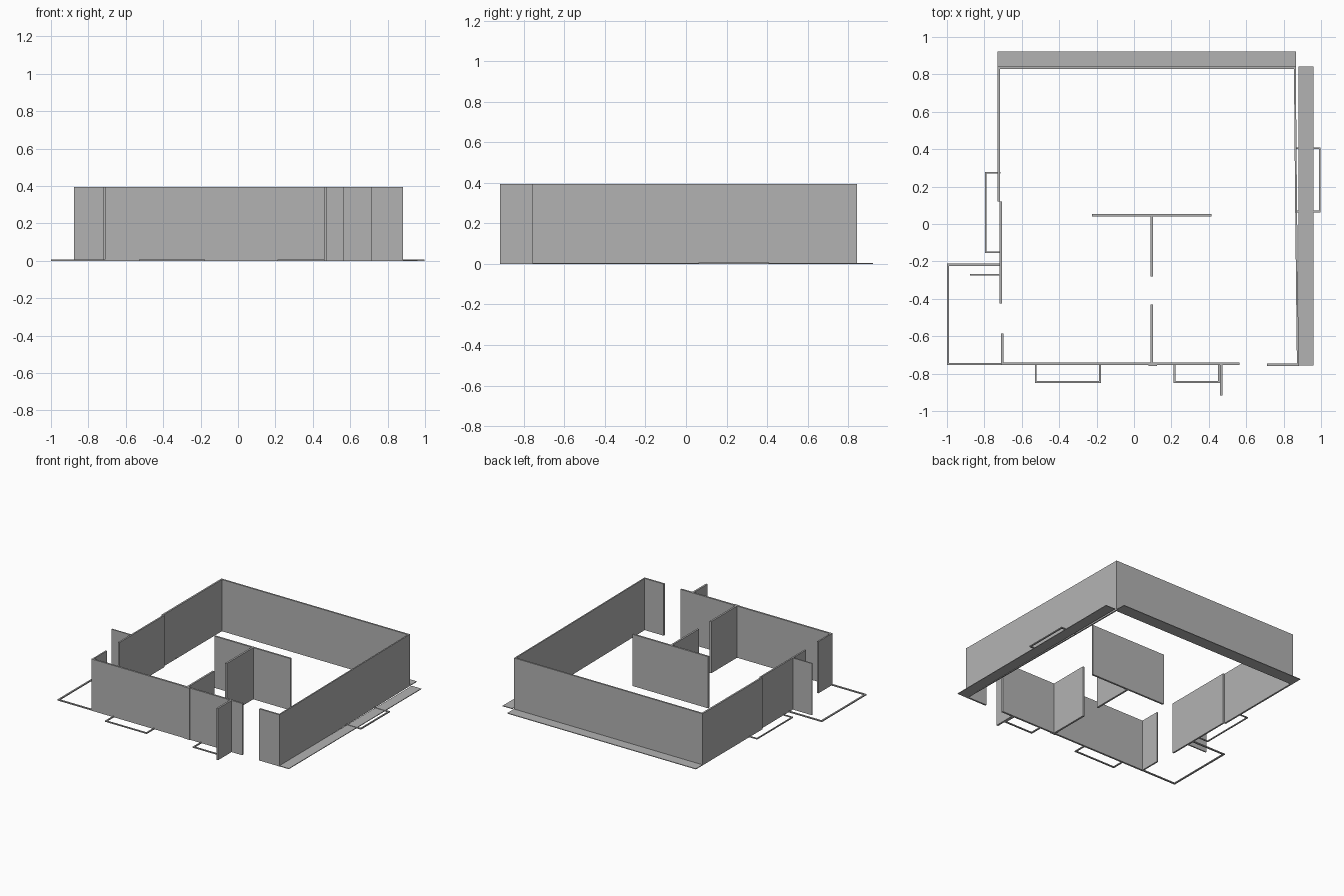
import bpy
import bmesh
from mathutils import Vector

cube = bpy.data.objects.get("Cube")
if cube:
    bpy.data.objects.remove(cube, do_unlink=True)

WALL_H = 0.395
LOW_H = 0.008
FRONT = -0.748

grey = bpy.data.materials.new("plain grey")
grey.use_nodes = True
colour = (0.45, 0.45, 0.45, 1)
grey.diffuse_color = colour
grey.node_tree.nodes["Principled BSDF"].inputs["Base Color"].default_value = colour


def slab(name, outline, height):
    """Extrude a closed plan outline straight up from the ground."""
    bm = bmesh.new()
    face = bm.faces.new([bm.verts.new((x, y, 0)) for x, y in outline])
    top = bmesh.ops.extrude_face_region(bm, geom=[face])
    bmesh.ops.translate(bm, vec=(0, 0, height),
                        verts=[v for v in top["geom"] if isinstance(v, bmesh.types.BMVert)])
    bmesh.ops.recalc_face_normals(bm, faces=bm.faces)
    mesh = bpy.data.meshes.new(name)
    bm.to_mesh(mesh)
    bm.free()
    mesh.materials.append(grey)
    obj = bpy.data.objects.new(name, mesh)
    bpy.context.collection.objects.link(obj)


def box(name, x0, x1, y0, y1, height=WALL_H):
    slab(name, [(x0, y0), (x1, y0), (x1, y1), (x0, y1)], height)


def kerb(name, path, width):
    """Low edging that follows an open path, mitred at its right-angled corners."""
    pts = [Vector(p) for p in path]
    left, right = [], []
    for i, p in enumerate(pts):
        offset = Vector((0, 0))
        for a, b in zip(pts[max(i - 1, 0):i + 1], pts[max(i - 1, 0) + 1:i + 2]):
            d = (b - a).normalized()
            offset += Vector((-d.y, d.x)) * width / 2
        left.append(p + offset)
        right.append(p - offset)
    slab(name, left + right[::-1], LOW_H)


# Outer walls
box("back_wall", -0.73, 0.865, 0.83, 0.843)
box("right_side_wall_rear", -0.73, -0.717, 0.12, 0.83)
box("right_side_wall_middle", -0.718, -0.706, -0.425, 0.12)
box("right_side_wall_front", -0.71, -0.699, -0.585, FRONT)
box("front_wall_long", -0.712, 0.565, -0.755, -0.741)
box("front_wall_short", 0.71, 0.882, -0.758, -0.745)

# Slightly splayed wall on the +x side, in four lengths
edges = [(0.865, 0.843), (0.869, 0.385), (0.872, 0.07), (0.876, -0.3), (0.881, -0.755)]
for i, ((xa, ya), (xb, yb)) in enumerate(zip(edges, edges[1:])):
    slab(f"left_side_wall_{i + 1}",
         [(xa - 0.01, ya), (xa, ya), (xb, yb), (xb - 0.01, yb)], WALL_H)

# Inner and projecting partitions
box("inner_cross_wall", -0.225, 0.415, 0.04, 0.054)
box("inner_spine_rear", 0.087, 0.101, -0.28, 0.04)
box("inner_spine_front", 0.087, 0.101, FRONT, -0.43)
box("spine_end_cap", 0.077, 0.122, -0.76, -0.75)
box("porch_fin", 0.46, 0.474, -0.918, FRONT)
box("terrace_screen", -0.878, -0.712, -0.275, -0.266)

# Flat ground strips
box("back_ground_strip", -0.73, 0.865, 0.843, 0.923, 0.005)
box("side_ground_strip", 0.88, 0.96, -0.757, 0.843, 0.005)

# Low edgings of the bays and the terrace
kerb("terrace_edging", [(-0.71, -0.218), (-0.994, -0.218), (-0.994, FRONT), (-0.71, FRONT)], 0.012)
kerb("front_bay_edging_right", [(-0.525, FRONT), (-0.525, -0.845), (-0.182, -0.845), (-0.182, FRONT)], 0.01)
kerb("front_bay_edging_left", [(0.217, FRONT), (0.217, -0.845), (0.455, -0.845), (0.455, FRONT)], 0.01)
kerb("side_bay_edging_right", [(-0.715, 0.275), (-0.793, 0.275), (-0.793, -0.152), (-0.715, -0.152)], 0.008)
kerb("side_bay_edging_left", [(0.87, 0.405), (0.993, 0.405), (0.993, 0.066), (0.87, 0.066)], 0.01)
